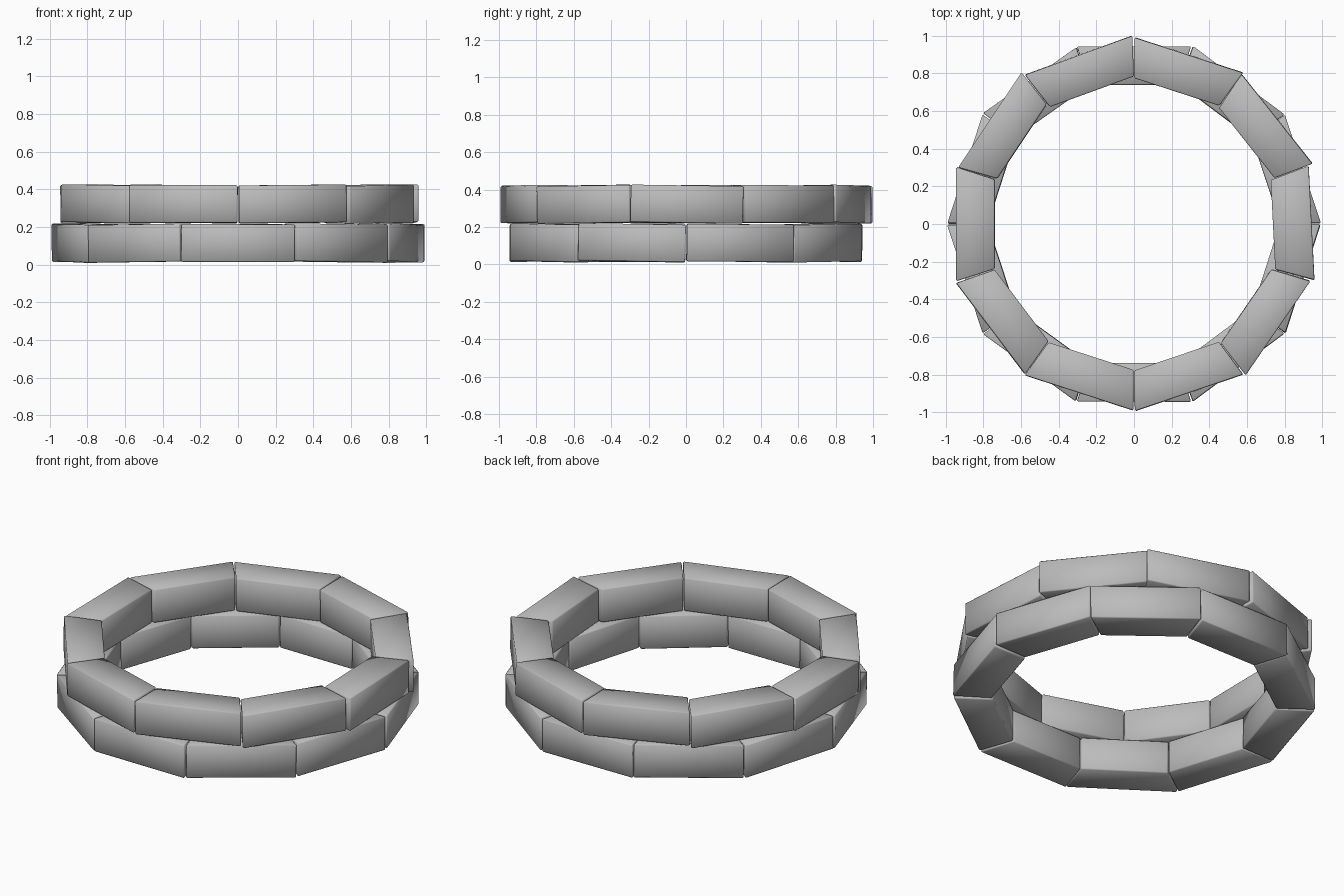
import bpy, bmesh, math, random
from mathutils import Matrix, Euler, Vector

old = bpy.data.objects.get("Cube")
if old:
    bpy.data.objects.remove(old, do_unlink=True)

random.seed(4)
BRICKS = 10
STEP = math.tau / BRICKS
R_IN, R_OUT = 0.775, 0.99

stone = bpy.data.materials.new("grey stone")
stone.use_nodes = True
grey = (0.5, 0.5, 0.5, 1)
stone.diffuse_color = grey
stone.node_tree.nodes["Principled BSDF"].inputs["Base Color"].default_value = grey


def add_brick(name, angle, z_mid, height, tilt):
    """Wedge-shaped brick between two joints, tilted about its own centre."""
    half = STEP / 2 * 0.99
    mid = Vector(((R_IN + R_OUT) / 2 * math.cos(half), 0, 0))
    bm = bmesh.new()
    rings = []
    for z in (-height / 2, height / 2):
        corners = [(R_IN, -half), (R_OUT, -half), (R_OUT, half), (R_IN, half)]
        rings.append([bm.verts.new(Vector((r * math.cos(a), r * math.sin(a), z)) - mid)
                      for r, a in corners])
    low, high = rings
    bm.faces.new(low[::-1])
    bm.faces.new(high)
    for i in range(4):
        j = (i + 1) % 4
        bm.faces.new((low[i], low[j], high[j], high[i]))
    # worn edges
    bmesh.ops.bevel(bm, geom=bm.edges[:], offset=0.006, segments=1, affect="EDGES")
    for face in bm.faces:
        face.smooth = True
    mesh = bpy.data.meshes.new(name)
    bm.to_mesh(mesh)
    bm.free()
    mesh.materials.append(stone)
    obj = bpy.data.objects.new(name, mesh)
    bpy.context.collection.objects.link(obj)
    obj.matrix_world = (Matrix.Rotation(angle, 4, "Z")
                        @ Matrix.Translation(mid + Vector((0, 0, z_mid)))
                        @ Euler(tilt).to_matrix().to_4x4())


def wobble():
    return math.radians(random.uniform(-1, 1))


# upper course, listed clockwise from the back, with the twist of each brick
twists = [0, 2.4, 2.9, 1.5, 0.7, 0, 1, 0, 2.3, 2]
for i, twist in enumerate(twists):
    add_brick(f"upper_brick_{i + 1}", math.pi / 2 - (i + 0.5) * STEP, 0.322, 0.2,
              (wobble(), wobble(), math.radians(twist)))

# lower course, offset by half a brick
for i in range(BRICKS):
    add_brick(f"lower_brick_{i + 1}", (i + 0.5) * STEP, 0.115, 0.2,
              (wobble(), wobble(), wobble()))
